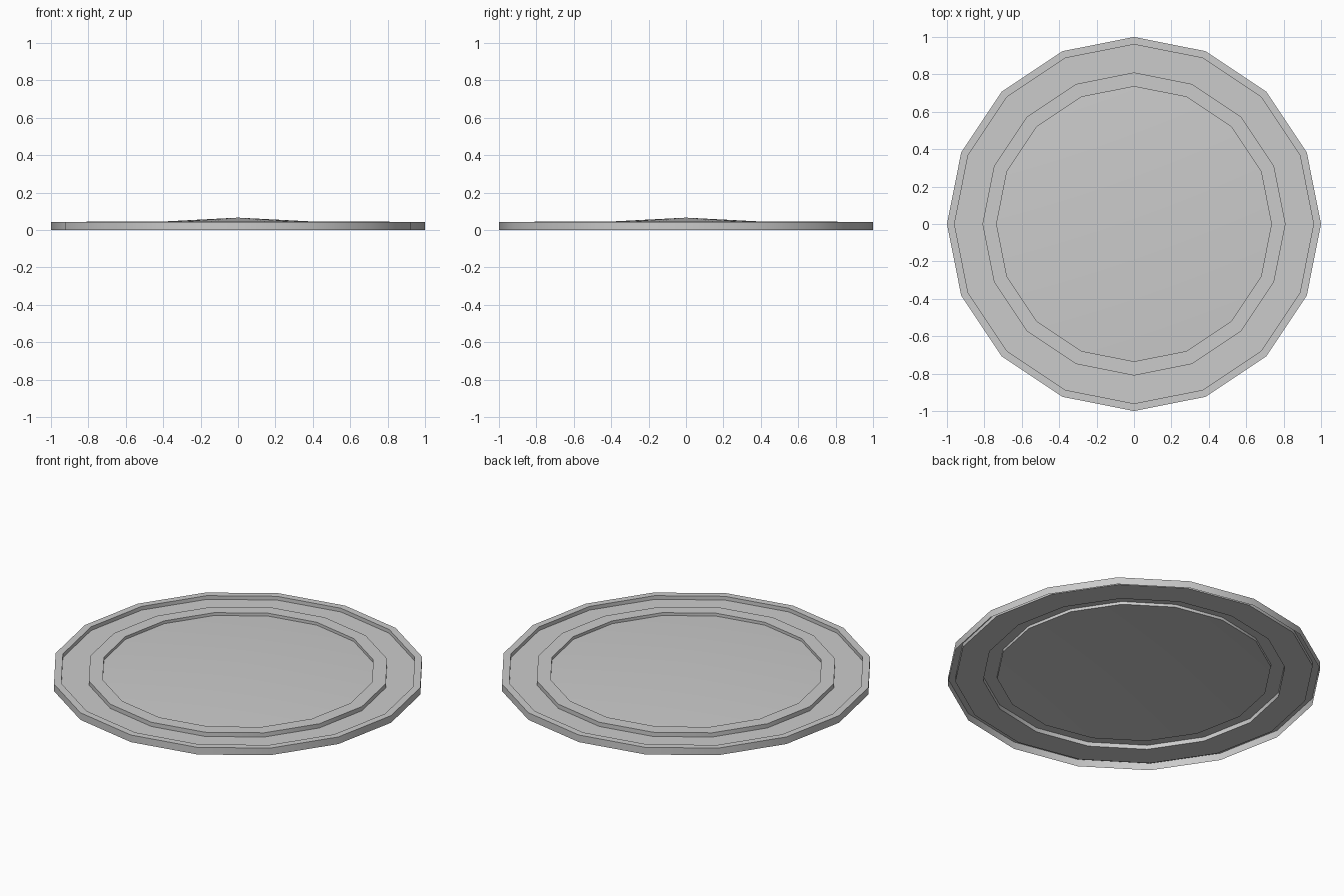
import bpy
import bmesh
import math

SIDES = 16

if "Cube" in bpy.data.objects:
    bpy.data.objects.remove(bpy.data.objects["Cube"])

# Single grey finish
grey = bpy.data.materials.new("plain_grey")
grey.use_nodes = True
grey.diffuse_color = (0.6, 0.6, 0.6, 1)
grey.node_tree.nodes["Principled BSDF"].inputs["Base Color"].default_value = (0.6, 0.6, 0.6, 1)


def turned_part(name, profile):
    """Spin (radius, height) points, listed from the outside in; radius 0 closes to a tip."""
    bm = bmesh.new()
    rings = []
    for radius, z in profile:
        if radius == 0:
            rings.append([bm.verts.new((0, 0, z))] * SIDES)
            continue
        angles = [math.tau * i / SIDES for i in range(SIDES)]
        rings.append([bm.verts.new((radius * math.cos(a), radius * math.sin(a), z)) for a in angles])
    for outer, inner in zip(rings, rings[1:]):
        for i in range(SIDES):
            j = (i + 1) % SIDES
            corners = [outer[i], outer[j], inner[j], inner[i]]
            bm.faces.new(list(dict.fromkeys(corners)))
    mesh = bpy.data.meshes.new(name)
    bm.to_mesh(mesh)
    bm.free()
    mesh.materials.append(grey)
    part = bpy.data.objects.new(name, mesh)
    bpy.context.collection.objects.link(part)
    bpy.ops.object.select_all(action="DESELECT")
    part.select_set(True)
    bpy.context.view_layer.objects.active = part
    bpy.ops.object.shade_smooth_by_angle(angle=math.radians(30))
    return part


# Thin shell, open underneath
FLOOR = 0.02
RING_TOP = 0.045

# Outer wall, flat lip and the step down to the channel
turned_part("outer_rim", [(1, 0), (1, 0.042), (0.96, 0.042), (0.96, FLOOR)])

# Flat channel between the rim and the raised ring
turned_part("channel_floor", [(0.96, FLOOR), (0.81, FLOOR)])

# Raised ring around the centre
turned_part("raised_ring", [(0.81, FLOOR), (0.81, RING_TOP), (0.735, RING_TOP), (0.735, 0.028)])

# Shallow pointed centre
turned_part("domed_centre", [(0.735, 0.028), (0, 0.066)])
